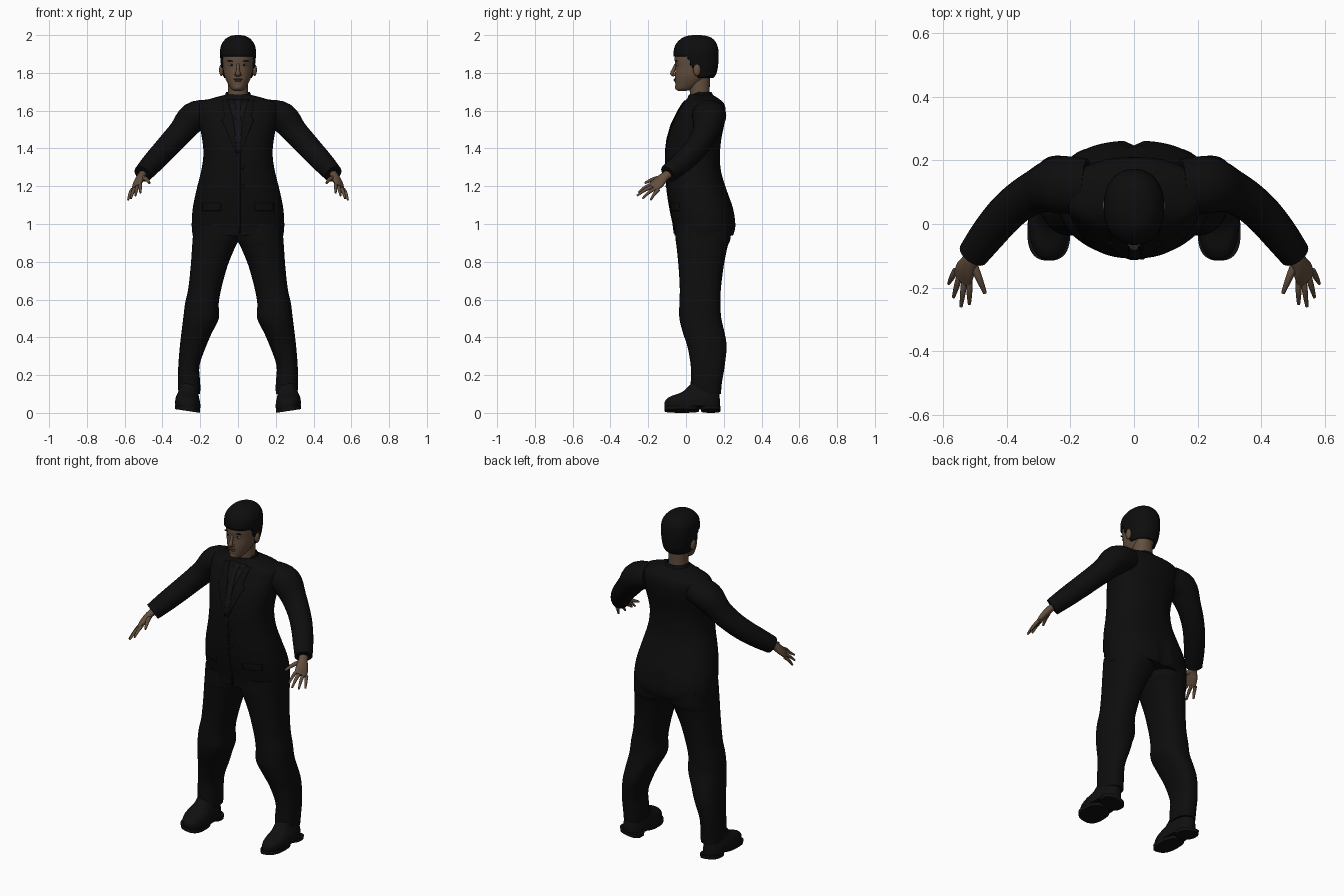
import bpy, bmesh, math
from mathutils import Vector

cube = bpy.data.objects.get("Cube")
if cube:
    bpy.data.objects.remove(cube)


def material(name, r, g, b):
    mat = bpy.data.materials.new(name)
    mat.use_nodes = True
    mat.diffuse_color = (r, g, b, 1)
    shader = mat.node_tree.nodes["Principled BSDF"]
    shader.inputs["Base Color"].default_value = (r, g, b, 1)
    shader.inputs["Roughness"].default_value = 0.9
    return mat


SUIT = material("black suit", .004, .004, .004)
SHIRT = material("black shirt", .006, .006, .007)
LEATHER = material("black leather", .005, .005, .005)
HAIR = material("black hair", .004, .004, .004)
SKIN = material("brown skin", .125, .078, .048)
LIPS = material("lips", .105, .05, .036)
WHITE = material("eye white", .4, .36, .32)


def finish(name, bm, mat, angle=50):
    mesh = bpy.data.meshes.new(name)
    bm.to_mesh(mesh)
    bm.free()
    mesh.materials.append(mat)
    for poly in mesh.polygons:
        poly.use_smooth = True
    mesh.set_sharp_from_angle(angle=math.radians(angle))
    obj = bpy.data.objects.new(name, mesh)
    bpy.context.collection.objects.link(obj)
    return obj


def smooth_rows(rows, steps=4):
    """Catmull-Rom interpolation between table rows."""
    out = []
    for i in range(len(rows) - 1):
        a, b, c, d = (rows[min(max(i + k, 0), len(rows) - 1)] for k in (-1, 0, 1, 2))
        for s in range(steps):
            t = s / steps
            out.append([q + t / 2 * (r - p + t * (2 * p - 5 * q + 4 * r - s4
                        + t * (3 * (q - r) + s4 - p)))
                        for p, q, r, s4 in zip(a, b, c, d)])
    return out + [list(rows[-1])]


def loft(name, rings, mat, warp=None, keep=None, caps=True):
    """Skin closed rings of points; warp moves points, keep selects faces."""
    bm = bmesh.new()
    loops = [[bm.verts.new(warp(p) if warp else p) for p in ring] for ring in rings]
    n = len(loops[0])
    for low, high in zip(loops, loops[1:]):
        for i in range(n):
            j = (i + 1) % n
            bm.faces.new((low[i], low[j], high[j], high[i]))
    if caps:
        bm.faces.new(loops[0])
        bm.faces.new(loops[-1])
    bmesh.ops.recalc_face_normals(bm, faces=bm.faces[:])
    if keep:
        doomed = [f for f in bm.faces if not keep(f.calc_center_median())]
        bmesh.ops.delete(bm, geom=doomed, context='FACES')
    return finish(name, bm, mat)


def curve_power(v, power):
    return math.copysign(abs(v) ** (2 / power), v)


def level_rings(rows, side=1, power=2.2, n=40):
    """Horizontal rounded rings from rows of z, x min, x max, y min, y max."""
    rings = []
    for z, xa, xb, ya, yb in smooth_rows(rows):
        ring = []
        for k in range(n):
            a = math.tau * k / n
            u, v = curve_power(math.cos(a), power), curve_power(math.sin(a), power)
            ring.append(Vector((side * ((xa + xb) / 2 + (xb - xa) / 2 * u),
                                (ya + yb) / 2 + (yb - ya) / 2 * v, z)))
        rings.append(ring)
    return rings


def centred(rows):
    return [(z, -w, w, ya, yb) for z, w, ya, yb in rows]


def tube(name, rows, mat, side=1, wide=None, n=16):
    """Tube along rows of x, y, z, wide radius, thin radius."""
    rows = smooth_rows(rows)
    pts = [Vector(r[:3]) for r in rows]
    rings = []
    for i, (p, row) in enumerate(zip(pts, rows)):
        t = (pts[min(i + 1, len(pts) - 1)] - pts[max(i - 1, 0)]).normalized()
        u = Vector(wide) if wide else t.cross(Vector((0, 0, 1)))
        u = (u - t * u.dot(t)).normalized()
        v = t.cross(u)
        ring = [p + u * row[3] * math.cos(math.tau * k / n)
                + v * row[4] * math.sin(math.tau * k / n) for k in range(n)]
        rings.append([Vector((q.x * side, q.y, q.z)) for q in ring])
    return loft(name, rings, mat)


def ball(name, centre, size, mat):
    bm = bmesh.new()
    bmesh.ops.create_uvsphere(bm, u_segments=16, v_segments=10, radius=1)
    for v in bm.verts:
        v.co = Vector(centre) + Vector(a * b for a, b in zip(v.co, size))
    return finish(name, bm, mat)


# Jacket: z, half width, front y, back y
jacket = [(.94, .24, -.06, .25), (.99, .245, -.065, .262), (1.08, .24, -.085, .25),
          (1.18, .22, -.1, .215), (1.28, .195, -.105, .185), (1.37, .183, -.108, .18),
          (1.45, .19, -.098, .187), (1.53, .205, -.075, .203), (1.6, .215, -.04, .21),
          (1.64, .205, -.015, .2), (1.662, .15, .005, .175), (1.685, .065, .015, .14)]


def vent(p):
    # back vent pressed into the skirt of the jacket
    if abs(p.x) < .02 and p.y > .1 and p.z < 1.1:
        p.y -= .015
    return p


loft("jacket", level_rings(centred(jacket), power=2.3, n=64), SUIT, vent)


def chest(x, z):
    """Front surface of the jacket."""
    for (za, wa, fa, ba), (zb, wb, fb, bb) in zip(jacket, jacket[1:]):
        if za <= z <= zb:
            t = (z - za) / (zb - za)
            w, f, b = wa + t * (wb - wa), fa + t * (fb - fa), ba + t * (bb - ba)
            rim = max(0, 1 - min(1, abs(x / w)) ** 2.3) ** (1 / 2.3)
            return (f + b) / 2 - (b - f) / 2 * rim
    return 0


def plate(name, rows, mat, lift, side=1):
    """Thin cloth strip on the chest from rows of z, x from, x to."""
    bm = bmesh.new()
    grid = []
    for i in range(len(rows) - 1):
        for s in range(9 if i == len(rows) - 2 else 8):
            z, a, b = (p + (q - p) * s / 8 for p, q in zip(rows[i], rows[i + 1]))
            xs = [a + (b - a) * k / 6 for k in range(7)]
            grid.append([bm.verts.new((side * x, chest(x, z) - lift, z)) for x in xs])
    for low, high in zip(grid, grid[1:]):
        for k in range(6):
            bm.faces.new((low[k], low[k + 1], high[k + 1], high[k])[::side])
    obj = finish(name, bm, mat)
    obj.modifiers.new("cloth", 'SOLIDIFY').thickness = .006


# Shirt, tie and jacket closures
plate("shirt_front", [(1.38, -.005, .005), (1.66, -.06, .06)], SHIRT, .002)
plate("tie", [(1.38, -.006, .006), (1.46, -.02, .02), (1.62, -.012, .012),
              (1.655, -.02, .02)], SHIRT, .006)
plate("jacket_edge", [(.95, .0, .012), (1.38, .0, .012)], SUIT, .004)
for z in (1.2, 1.3):
    ball("jacket_button", (.025, chest(.025, z) - .002, z), (.009, .005, .009), LEATHER)

# Collar, lower at the front
collar = [(1.65, .085, -.005, .165), (1.68, .07, .008, .145), (1.7, .062, .012, .135)]


def collar_slope(p):
    p.z -= max(0, .07 - p.y) * .4
    return p


shell = loft("collar", level_rings(centred(collar)), SUIT, collar_slope, caps=False)
shell.modifiers.new("cloth", 'SOLIDIFY').thickness = .006

# Neck and head
neck = [(1.63, .055, .025, .13), (1.7, .053, .02, .125), (1.8, .055, .015, .13)]
loft("neck", level_rings(centred(neck)), SKIN)
head = [(1.705, .02, -.042, .0), (1.715, .036, -.053, .04), (1.745, .055, -.057, .09),
        (1.785, .072, -.058, .13), (1.83, .08, -.056, .152), (1.88, .084, -.06, .16),
        (1.93, .077, -.048, .15), (1.97, .05, -.01, .12)]
loft("head", level_rings(centred(head), power=2.1), SKIN)
hair = [(1.76, .068, -.03, .13), (1.79, .08, -.045, .158), (1.84, .09, -.06, .17),
        (1.9, .095, -.066, .173), (1.945, .09, -.058, .166), (1.978, .068, -.03, .145),
        (1.994, .042, .0, .115), (2.0, .015, .035, .08)]
cap = loft("hair", level_rings(centred(hair), power=2.2, n=72), HAIR,
           keep=lambda c: c.z > 1.89 - .12 * min(1, max(0, c.y / .07)))
cap.modifiers.new("depth", 'SOLIDIFY').thickness = .012

# Nose and mouth
tube("nose", [(0, -.052, 1.85, .007, .006), (0, -.064, 1.82, .009, .009),
              (0, -.073, 1.797, .013, .011), (0, -.062, 1.785, .012, .006)],
     SKIN, wide=(1, 0, 0))
ball("upper_lip", (0, -.056, 1.766), (.023, .009, .005), LIPS)
ball("lower_lip", (0, -.056, 1.758), (.019, .009, .005), LIPS)
ball("chin", (0, -.045, 1.725), (.022, .014, .016), SKIN)

# Limb tables: trouser rows are z, inner x, outer x, front y, back y
trouser = [(.1, .2, .315, .025, .185), (.16, .2, .318, .025, .19),
           (.25, .204, .316, .025, .205), (.35, .17, .308, .008, .215),
           (.42, .14, .3, -.015, .205), (.5, .102, .29, -.035, .187),
           (.58, .102, .28, -.035, .182), (.66, .088, .263, -.033, .185),
           (.78, .055, .25, -.04, .2), (.88, .014, .243, -.05, .22),
           (.92, -.005, .24, -.055, .235), (1.0, -.01, .235, -.055, .24)]
sleeve = [(.15, .12, 1.59, .085, .07), (.235, .122, 1.565, .09, .08),
          (.3, .105, 1.49, .07, .068), (.36, .07, 1.425, .063, .063),
          (.41, .025, 1.37, .06, .06), (.46, -.035, 1.315, .056, .056),
          (.505, -.095, 1.265, .049, .049)]
palm = [(.5, -.085, 1.27, .024, .02), (.515, -.115, 1.25, .027, .02),
        (.53, -.145, 1.22, .037, .018), (.54, -.175, 1.192, .037, .011)]
shoe = [(.018, .2, .332, -.112, .18), (.05, .2, .332, -.112, .18),
        (.075, .205, .325, -.085, .178), (.1, .21, .315, -.02, .176),
        (.15, .215, .305, .03, .165)]
finger_tips = {"index": (.517, -.252, 1.165), "middle": (.543, -.259, 1.15),
               "ring": (.567, -.23, 1.135), "little": (.582, -.187, 1.127)}


def foot_tilt(p):
    p.z += max(0, abs(p.x) - .2) * .15
    return p


for side, label in ((1, "left_"), (-1, "right_")):
    # Leg and shoe
    loft(label + "trouser_leg", level_rings(trouser, side, 2.4), SUIT)
    loft(label + "shoe", level_rings(shoe, side, 2.4), LEATHER, foot_tilt)
    for part, ya, yb in (("sole", -.115, .07), ("heel", .08, .183)):
        rows = [(0, .202, .332, ya, yb), (.022, .2, .335, ya, yb)]
        loft(label + part, level_rings(rows, side, 2.6), LEATHER, foot_tilt)
    # Arm and hand
    tube(label + "sleeve", sleeve, SUIT, side, n=28)
    tube(label + "palm", palm, SKIN, side, wide=(.045, .045, -.03))
    first, last = Vector((.517, -.178, 1.21)), Vector((.56, -.145, 1.182))
    for k, (finger, tip) in enumerate(finger_tips.items()):
        root, tip = first.lerp(last, k / 3), Vector(tip)
        bend = root.lerp(tip, .5) + Vector((0, 0, .007))
        tube(label + finger + "_finger",
             [(*root, .01, .01), (*bend, .009, .009), (*tip, .005, .005)], SKIN, side)
    tube(label + "thumb", [(.51, -.115, 1.245, .014, .014), (.487, -.17, 1.238, .011, .011),
                           (.468, -.217, 1.217, .006, .006)], SKIN, side)
    # Lapel and pocket flap
    plate(label + "lapel", [(1.38, .002, .012), (1.55, .025, .085), (1.57, .028, .07),
                            (1.655, .055, .085)], SUIT, .006, side)
    plate(label + "pocket_flap", [(1.07, .09, .19), (1.11, .09, .19)], SUIT, .005, side)
    # Face details
    ball(label + "eye", (side * .034, -.046, 1.842), (.013, .006, .006), WHITE)
    ball(label + "iris", (side * .034, -.05, 1.842), (.006, .004, .006), HAIR)
    ball(label + "eyebrow", (side * .036, -.049, 1.863), (.021, .006, .004), HAIR)
    ball(label + "ear", (side * .088, .058, 1.815), (.012, .02, .032), SKIN)
    ball(label + "nostril", (side * .011, -.063, 1.79), (.008, .009, .007), SKIN)
